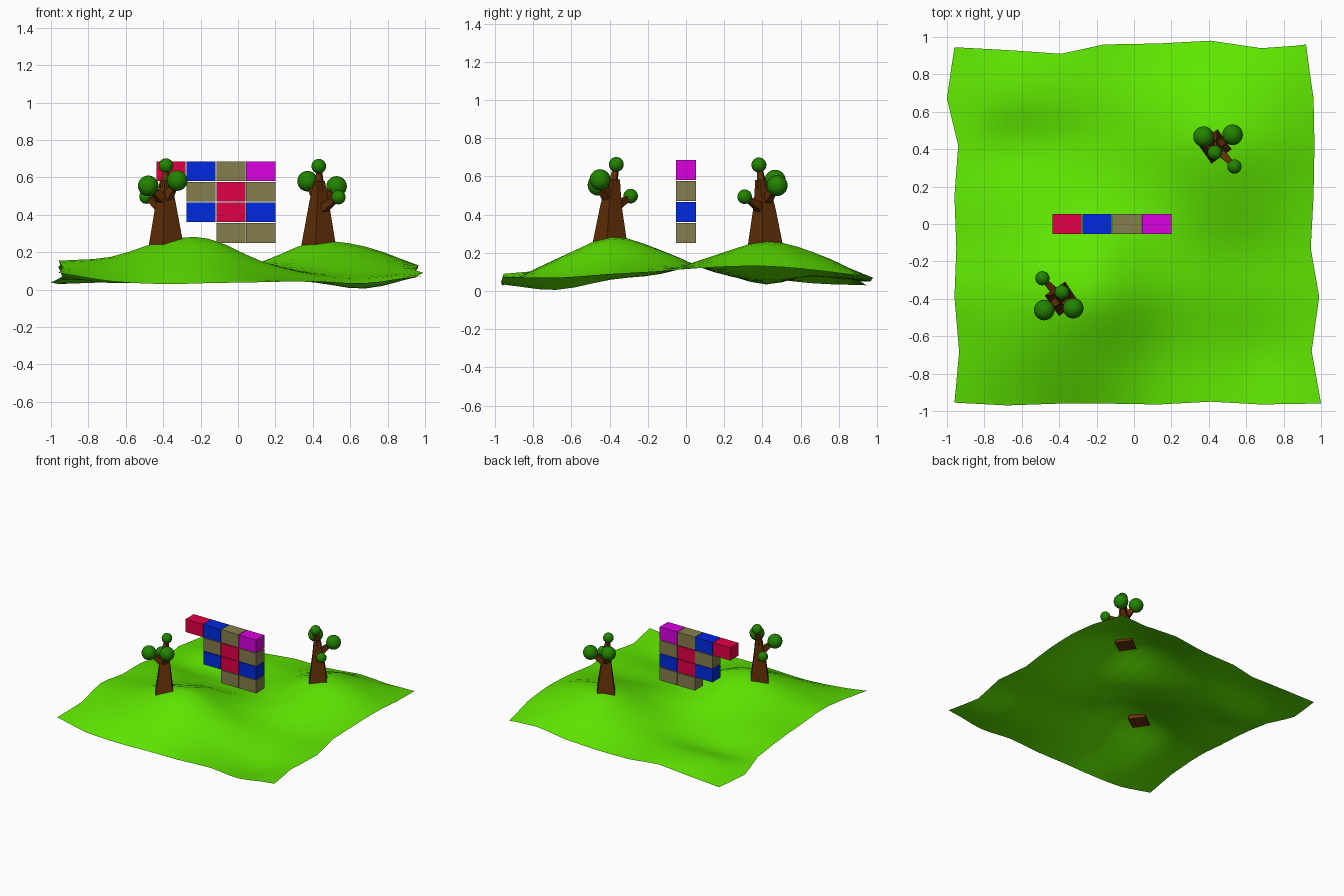
import bpy, bmesh, math
from mathutils import Vector, Matrix

if "Cube" in bpy.data.objects:
    bpy.data.objects.remove(bpy.data.objects["Cube"])


def material(name, rgb):
    m = bpy.data.materials.new(name)
    m.diffuse_color = (*rgb, 1)
    m.use_nodes = True
    m.node_tree.nodes["Principled BSDF"].inputs["Base Color"].default_value = m.diffuse_color
    return m


GRASS = material("grass green", (0.115, 0.80, 0.0))
BARK = material("bark brown", (0.125, 0.029, 0.002))
LEAF = material("leaf green", (0.016, 0.23, 0.0))
RED = material("brick red", (0.76, 0.0, 0.06))
BLUE = material("brick blue", (0.0, 0.022, 0.76))
TAN = material("brick tan", (0.235, 0.21, 0.075))
PINK = material("brick magenta", (0.70, 0.0, 0.74))


def finish(bm, name, mat, smooth=False):
    bmesh.ops.recalc_face_normals(bm, faces=bm.faces)
    me = bpy.data.meshes.new(name)
    bm.to_mesh(me)
    bm.free()
    me.materials.append(mat)
    for p in me.polygons:
        p.use_smooth = smooth
    ob = bpy.data.objects.new(name, me)
    bpy.context.collection.objects.link(ob)
    return ob


# Hilly ground: coarse 8 x 8 heights, rows run front to back
XS = [-0.96, -0.68, -0.39, -0.16, 0.13, 0.41, 0.68, 0.96]
YS = [-0.96, -0.68, -0.39, -0.13, 0.15, 0.42, 0.67, 0.95]
HEIGHTS = [
    [.090, .045, .030, .035, .040, .045, .035, .075],
    [.115, .130, .165, .155, .080, .040, .006, .070],
    [.155, .175, .262, .273, .150, .080, .060, .090],
    [.130, .150, .195, .210, .130, .100, .090, .105],
    [.120, .110, .100, .100, .125, .185, .170, .125],
    [.070, .035, .045, .070, .150, .255, .230, .130],
    [.040, .085, .080, .080, .130, .200, .180, .110],
    [.030, .040, .050, .050, .050, .070, .080, .075]]
# Ragged border
LEFT = [-.96, -.935, -.96, -.95, -.96, -.94, -1.0, -.96]
RIGHT = [1.0, .95, .99, .945, .96, .965, .96, .92]
FRONT = [-.955, -.97, -.96, -.96, -.965, -.95, -.965, -.96]
BACK = [.945, .93, .91, .96, .965, .98, .94, .96]
SUB = 3


def linear(vals, t):
    i = min(int(t), 6)
    return vals[i] + (vals[i + 1] - vals[i]) * (t - i)


def curve(vals, t):
    """Rounded interpolation through the values."""
    i = min(int(t), 6)
    f = t - i
    b, c = vals[i], vals[i + 1]
    a = vals[i - 1] if i > 0 else 2 * b - c
    d = vals[i + 2] if i < 6 else 2 * c - b
    return b + .5 * f * (c - a + f * (2 * a - 5 * b + 4 * c - d + f * (3 * (b - c) + d - a)))


bm = bmesh.new()
n = 7 * SUB
grid = []
for j in range(n + 1):
    v = j / SUB
    line = []
    for i in range(n + 1):
        u = i / SUB
        x, y = linear(XS, u), linear(YS, v)
        x = linear(LEFT, v) if i == 0 else linear(RIGHT, v) if i == n else x
        y = linear(FRONT, u) if j == 0 else linear(BACK, u) if j == n else y
        z = curve([curve(row, u) for row in HEIGHTS], v)
        line.append(bm.verts.new((x, y, max(z, 0))))
    grid.append(line)
for j in range(n):
    for i in range(n):
        bm.faces.new((grid[j][i], grid[j][i + 1], grid[j + 1][i + 1], grid[j + 1][i]))
finish(bm, "ground", GRASS, True)

# Floating brick wall, listed from the top row down
WALL = [[RED, BLUE, TAN, PINK],
        [None, TAN, RED, TAN],
        [None, BLUE, RED, BLUE],
        [None, None, TAN, TAN]]
for r, row in enumerate(WALL):
    for c, mat in enumerate(row):
        if mat:
            bm = bmesh.new()
            bmesh.ops.create_cube(bm, size=1)
            bmesh.ops.scale(bm, vec=(0.156, 0.105, 0.105), verts=bm.verts)
            bmesh.ops.translate(bm, vec=(-0.358 + 0.16 * c, 0, 0.633 - 0.11 * r), verts=bm.verts)
            finish(bm, f"brick_{r}_{c}", mat)


def limb(bm, points, halves, turn=0):
    """Tapered square-section limb through the points."""
    rings = []
    axis = (Vector(points[-1]) - Vector(points[0])).normalized()
    rot = axis.to_track_quat('Z', 'Y').to_matrix() if not turn else Matrix.Rotation(turn, 3, 'Z')
    for p, h in zip(points, halves):
        rings.append([bm.verts.new(Vector(p) + rot @ Vector((sx * h, sy * h, 0)))
                      for sx, sy in ((-1, -1), (1, -1), (1, 1), (-1, 1))])
    for a, b in zip(rings, rings[1:]):
        for k in range(4):
            m = (k + 1) % 4
            bm.faces.new((a[k], a[m], b[m], b[k]))
    bm.faces.new(rings[0][::-1])
    bm.faces.new(rings[-1])


# Leaf balls relative to the trunk: x, y, z, radius
BALLS = [(-.09, -.065, .555, .055), (.065, -.055, .583, .055),
         (-.10, .105, .497, .038), (.005, .030, .663, .039)]
# Where each branch leaves the trunk, with its thickness
STARTS = [((-.01, -.01, .48), .024), ((.01, -.01, .49), .024),
          ((-.01, .01, .43), .024), ((0, .01, .54), .022)]


def tree(name, base, angle):
    place = Matrix.Translation(base) @ Matrix.Rotation(angle, 4, 'Z')
    # Trunk and branches
    bm = bmesh.new()
    limb(bm, [(.006, -.004, .235), (.004, .002, .45), (.003, .01, .52), (.002, .02, .585)],
         [.067, .040, .031, .021], math.radians(35))
    for (start, half), ball in zip(STARTS, BALLS):
        limb(bm, [start, ball[:3]], [half, .011])
    bm.transform(place)
    finish(bm, name + "_trunk", BARK)
    # Leaf balls
    bm = bmesh.new()
    for x, y, z, r in BALLS:
        bmesh.ops.create_uvsphere(bm, u_segments=24, v_segments=14, radius=r,
                                  matrix=Matrix.Translation((x, y, z)))
    bm.transform(place)
    finish(bm, name + "_leaves", LEAF, True)


tree("front_tree", (-.39, -.395, 0), 0)
tree("back_tree", (.437, .412, -.003), math.pi)
